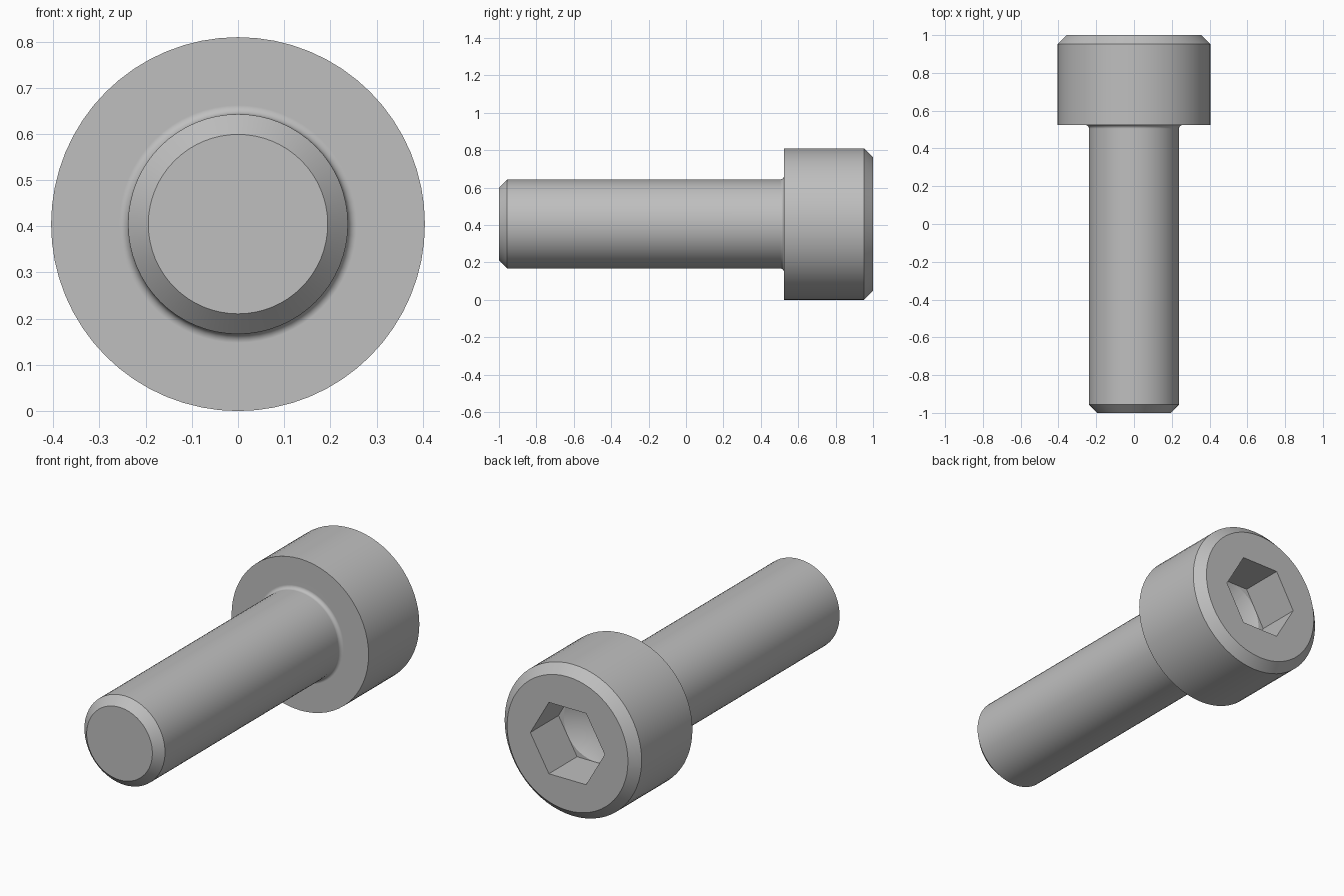
import bpy, bmesh, math
from mathutils import Matrix, Vector

default = bpy.data.objects.get("Cube")
if default:
    bpy.data.objects.remove(default, do_unlink=True)

MM = 2 / 21                      # model units per millimetre of the screw
SHAFT_R, HEAD_R = 2.5 * MM, 4.25 * MM
CHAMFER, FILLET = 0.46 * MM, 0.2 * MM
HEAD_Y = 1 - 5 * MM              # underside of the head
APOTHEM = 2 * MM                 # half the socket width across flats
SOCKET_Y = 1 - 2.5 * MM          # socket floor
SIDES = 64

steel = bpy.data.materials.new("grey_steel")
steel.use_nodes = True
grey = (0.52, 0.52, 0.52, 1)
steel.diffuse_color = grey
steel.node_tree.nodes["Principled BSDF"].inputs["Base Color"].default_value = grey


def lathe(name, profile, sides, turn=0.0):
    """Spin (radius, y) points about the screw axis into a closed solid."""
    bm = bmesh.new()
    verts = [bm.verts.new((r * math.cos(turn), y, r * math.sin(turn))) for r, y in profile]
    edges = [bm.edges.new(pair) for pair in zip(verts, verts[1:])]
    bmesh.ops.spin(bm, geom=verts + edges, cent=(0, 0, 0), axis=(0, 1, 0),
                   angle=math.tau, steps=sides)
    bmesh.ops.remove_doubles(bm, verts=bm.verts, dist=1e-5)
    bmesh.ops.recalc_face_normals(bm, faces=bm.faces)
    bmesh.ops.translate(bm, verts=bm.verts, vec=(0, 0, HEAD_R))
    mesh = bpy.data.meshes.new(name)
    bm.to_mesh(mesh)
    bm.free()
    mesh.materials.append(steel)
    obj = bpy.data.objects.new(name, mesh)
    bpy.context.collection.objects.link(obj)
    return obj


# Shaft with chamfered tip, fillet under the head, and chamfered head
fillet = []
for i in range(6):
    a = math.radians(18 * i)
    fillet.append((SHAFT_R + FILLET * (1 - math.cos(a)),
                   HEAD_Y - FILLET * (1 - math.sin(a))))
profile = [(0, -1), (SHAFT_R - CHAMFER, -1), (SHAFT_R, -1 + CHAMFER)] + fillet
profile += [(HEAD_R, HEAD_Y), (HEAD_R, 1 - 0.5 * MM), (HEAD_R - 0.5 * MM, 1), (0, 1)]
screw = lathe("socket_head_screw", profile, SIDES)

# Hexagonal socket, then the conical drill point in its floor
hex_r = APOTHEM / math.cos(math.pi / 6)
drill_r = APOTHEM * 0.99
cutters = [
    lathe("hex_cutter", [(0, SOCKET_Y), (hex_r, SOCKET_Y), (hex_r, 1.1), (0, 1.1)], 6),
    lathe("drill_cutter", [(0, SOCKET_Y - drill_r * math.tan(math.pi / 6)),
                           (drill_r, SOCKET_Y), (drill_r, SOCKET_Y + 0.05),
                           (0, SOCKET_Y + 0.05)], 48),
]
bpy.ops.object.select_all(action="DESELECT")
screw.select_set(True)
bpy.context.view_layer.objects.active = screw
for cutter in cutters:
    cutter.hide_render = True
    mod = screw.modifiers.new(cutter.name, "BOOLEAN")
    mod.operation = "DIFFERENCE"
    mod.solver = "EXACT"
    mod.object = cutter
    bpy.ops.object.modifier_apply(modifier=mod.name)
    bpy.data.objects.remove(cutter, do_unlink=True)

# Smooth round surfaces, crisp edges, flat end faces
bpy.ops.object.shade_smooth_by_angle(angle=math.radians(25))
weighted = screw.modifiers.new("flat_faces", "WEIGHTED_NORMAL")
weighted.keep_sharp = True
